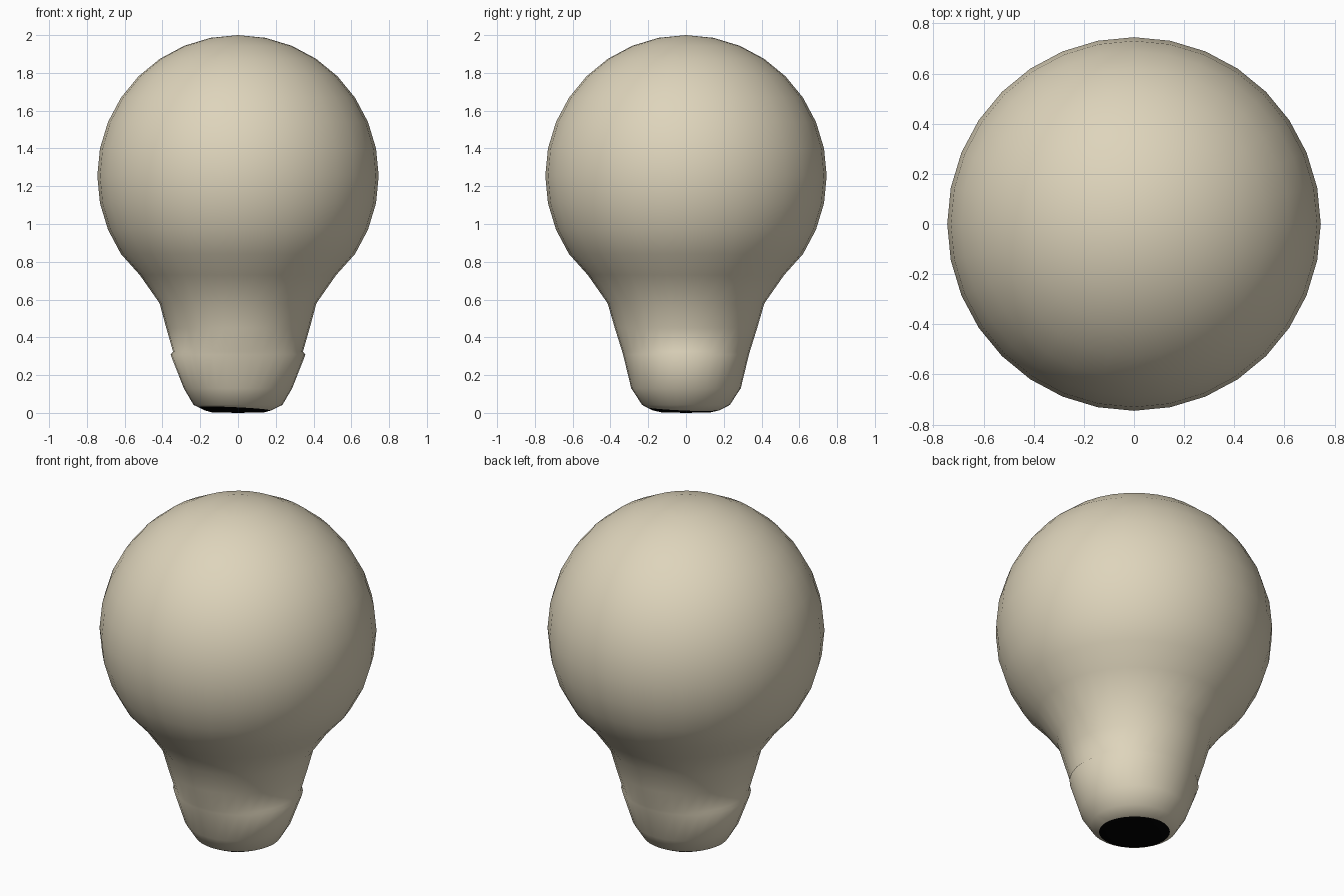
import bpy, bmesh
from math import sin, cos, pi, radians
from mathutils import Vector

if "Cube" in bpy.data.objects:
    bpy.data.objects.remove(bpy.data.objects["Cube"])

SIDES = 32
RADIUS, CENTRE = 0.745, 1.255


def material(name, colour):
    m = bpy.data.materials.new(name)
    m.use_nodes = True
    m.diffuse_color = colour
    m.node_tree.nodes["Principled BSDF"].inputs["Base Color"].default_value = colour
    return m


def lathe(name, rings, mats):
    """Skin elliptical rings (rx, ry, z); a zero radius makes a pole."""
    bm = bmesh.new()
    loops = []
    for rx, ry, z in rings:
        n = SIDES if rx else 1
        loops.append([bm.verts.new((rx * cos(2 * pi * i / SIDES),
                                    ry * sin(2 * pi * i / SIDES), z)) for i in range(n)])
    for a, b in zip(loops, loops[1:]):
        for i in range(SIDES):
            j = (i + 1) % SIDES
            corners = [a[i % len(a)], a[j % len(a)], b[j % len(b)], b[i % len(b)]]
            bm.faces.new(list(dict.fromkeys(corners)))
    # Contact patch: a slightly tilted cut across the rounded foot
    normal = Vector((0.046, 0.046, 1))
    point = Vector((0, 0, 0.02))
    bmesh.ops.bisect_plane(bm, geom=bm.verts[:] + bm.edges[:] + bm.faces[:],
                           plane_co=point, plane_no=normal)
    bmesh.ops.recalc_face_normals(bm, faces=bm.faces)
    for f in bm.faces:
        f.material_index = int((f.calc_center_median() - point).dot(normal) < 0)
    mesh = bpy.data.meshes.new(name)
    bm.to_mesh(mesh)
    bm.free()
    ob = bpy.data.objects.new(name, mesh)
    bpy.context.collection.objects.link(ob)
    for m in mats:
        mesh.materials.append(m)
    bpy.context.view_layer.objects.active = ob
    ob.select_set(True)
    bpy.ops.object.shade_smooth_by_angle(angle=radians(75))
    return ob


cream = material("warm cream", (0.73, 0.66, 0.50, 1))
black = material("black", (0, 0, 0, 1))

# Foot and collar, the collar standing proud of the neck at the sides only
rings = [(0, 0, 0), (0.14, 0.13, 0.003), (0.175, 0.175, 0.013), (0.235, 0.232, 0.042),
         (0.287, 0.29, 0.13), (0.357, 0.333, 0.308)]
# Neck
rings += [(0.344, 0.338, 0.325), (0.38, 0.377, 0.45), (0.415, 0.415, 0.58), (0.52, 0.52, 0.73)]
# Globe, from below its middle up to the pole
for k in range(5, 16):
    t = pi * k / 16
    rings.append((RADIUS * sin(t), RADIUS * sin(t), CENTRE - RADIUS * cos(t)))
rings.append((0, 0, CENTRE + RADIUS))

lathe("bulb", rings, [cream, black])
